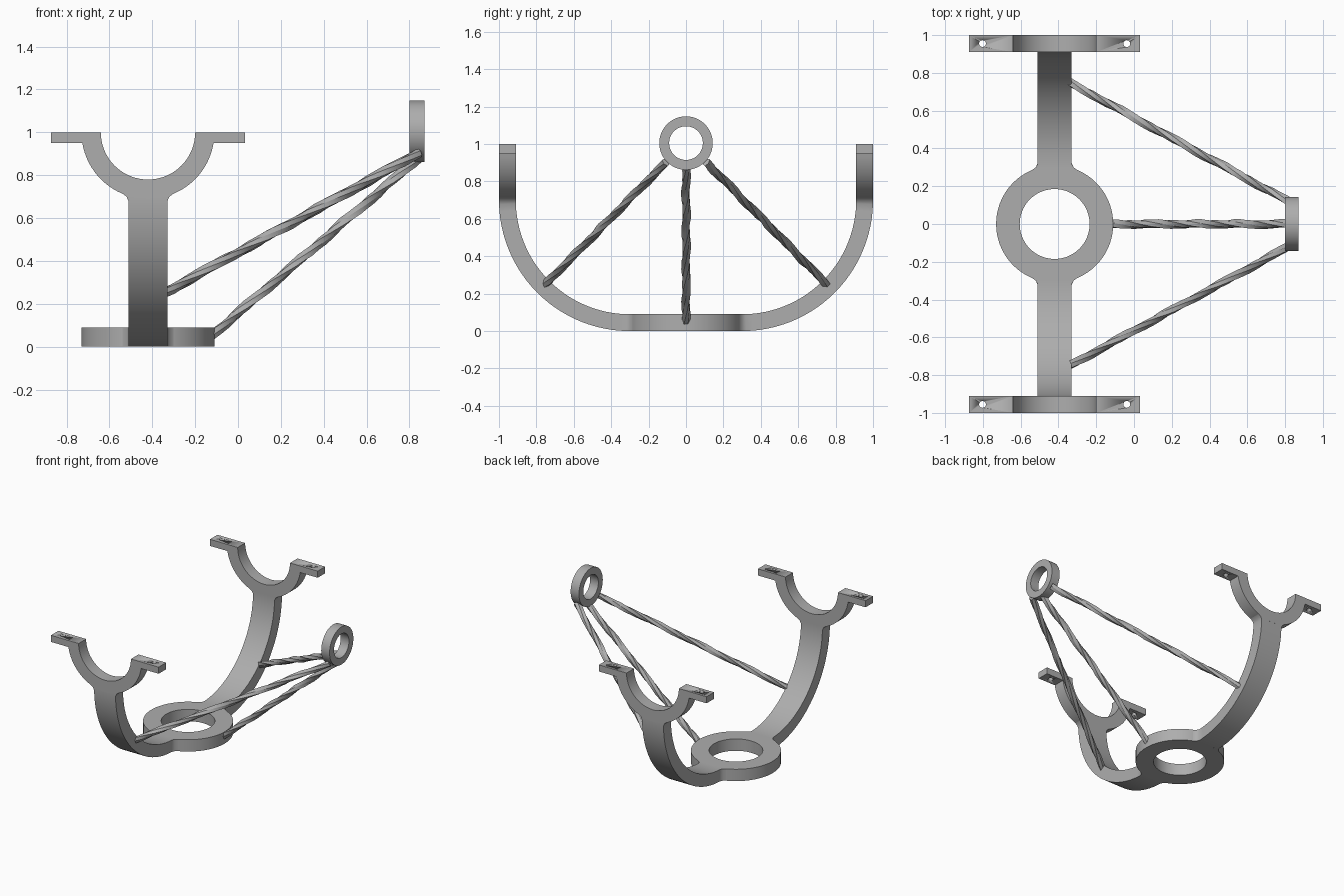
import bpy, bmesh, math, random
from mathutils import Vector

if "Cube" in bpy.data.objects:
    bpy.data.objects.remove(bpy.data.objects["Cube"])

CX = -0.42      # centre line of the cradle
random.seed(4)

grey = bpy.data.materials.new("plain grey")
grey.diffuse_color = (0.42, 0.42, 0.42, 1)
grey.use_nodes = True
grey.node_tree.nodes["Principled BSDF"].inputs["Base Color"].default_value = grey.diffuse_color


def finish(name, bm, angle=30):
    bmesh.ops.recalc_face_normals(bm, faces=bm.faces[:])
    me = bpy.data.meshes.new(name)
    bm.to_mesh(me)
    bm.free()
    me.materials.append(grey)
    ob = bpy.data.objects.new(name, me)
    bpy.context.collection.objects.link(ob)
    bpy.ops.object.select_all(action='DESELECT')
    ob.select_set(True)
    bpy.context.view_layer.objects.active = ob
    bpy.ops.object.shade_smooth_by_angle(angle=math.radians(angle))
    return ob


def loft(bm, sections, closed=False):
    """Bridge equal vertex loops, capping the ends unless closed."""
    loops = [[bm.verts.new(p) for p in s] for s in sections]
    n = len(loops[0])
    pairs = list(zip(loops, loops[1:]))
    if closed:
        pairs.append((loops[-1], loops[0]))
    else:
        bm.faces.new(loops[0])
        bm.faces.new(loops[-1])
    for a, b in pairs:
        for i in range(n):
            j = (i + 1) % n
            bm.faces.new((a[i], a[j], b[j], b[i]))


def ring(name, place, r_in, r_out, depth, steps=72):
    """Rectangular-section ring; place maps (u, v, along axis) to space."""
    bm = bmesh.new()
    secs = []
    for k in range(steps):
        t = 2 * math.pi * k / steps
        secs.append([place(r * math.cos(t), r * math.sin(t), h)
                     for r, h in ((r_in, 0), (r_out, 0), (r_out, depth), (r_in, depth))])
    loft(bm, secs, closed=True)
    return finish(name, bm)


# Base ring and upright eye ring
ring("base_ring", lambda u, v, h: (CX + u, v, h), 0.185, 0.31, 0.09)
ring("eye_ring", lambda u, v, h: (0.80 + h, u, 1.005 + v), 0.09, 0.143, 0.07)


# Curved arms, flared where they meet the ring and the saddle
def arm(name, side):
    flare = [(0.27, 0.15), (0.285, 0.12), (0.30, 0.10)]
    stations = [((y, 0.0), (y, 0.09), w) for y, w in flare[:2]]
    angles = [0, 1.8] + [5 + 80 * k / 24 for k in range(25)] + [88.2, 90]
    for a in angles:
        t = math.radians(a)
        w = 0.10 if a in (0, 90) else 0.09
        stations.append(tuple((0.3 + r * math.sin(t), 0.7 - r * math.cos(t))
                              for r in (0.7, 0.61)) + (w,))
    stations += [((1.0, 1.0 - y), (0.91, 1.0 - y), w) for y, w in reversed(flare[:2])]
    bm = bmesh.new()
    loft(bm, [[(CX - w, side * o[0], o[1]), (CX + w, side * o[0], o[1]),
               (CX + w, side * i[0], i[1]), (CX - w, side * i[0], i[1])]
              for o, i, w in stations])
    finish(name, bm)


# Half-round saddles with drilled flanges
def saddle(name, side):
    inner = [(0.22 * math.cos(t), 1 - 0.22 * math.sin(t))
             for t in (math.pi * k / 36 for k in range(37))]
    a0 = math.asin(0.05 / 0.31)
    outer = [(-0.31 * math.cos(t), 1 - 0.31 * math.sin(t))
             for t in (a0 + (math.pi - 2 * a0) * k / 36 for k in range(37))]
    prof = inner + [(-0.453, 1.0), (-0.453, 0.95)] + outer + [(0.453, 0.95), (0.453, 1.0)]
    bm = bmesh.new()
    loft(bm, [[(CX + x, side * y, z) for x, z in prof] for y in (0.91, 1.0)])
    ob = finish(name, bm)
    # bolt hole cutter
    bm = bmesh.new()
    for s in (-1, 1):
        new = bmesh.ops.create_cone(bm, cap_ends=True, segments=20, radius1=0.018,
                                    radius2=0.018, depth=0.2)["verts"]
        bmesh.ops.translate(bm, verts=new, vec=(CX + s * 0.382, side * 0.955, 0.975))
    cutter = finish(name + "_hole_cutter", bm)
    cutter.hide_render = True
    cutter.hide_set(True)
    mod = ob.modifiers.new("bolt holes", 'BOOLEAN')
    mod.object = cutter
    mod.operation = 'DIFFERENCE'
    mod.solver = 'EXACT'


# Twisted, slightly uneven struts
def strut(name, start, end, sides=6, steps=30):
    a, b = Vector(start), Vector(end)
    d = (b - a).normalized()
    u = d.cross(Vector((0, 0, 1))).normalized()
    v = d.cross(u)
    secs = []
    for k in range(steps + 1):
        c = a.lerp(b, k / steps)
        sec = []
        for i in range(sides):
            t = 2 * math.pi * i / sides + 0.3 * k
            r = (0.025 if i % 2 else 0.020) + random.uniform(-0.002, 0.002)
            sec.append(c + u * (r * math.cos(t)) + v * (r * math.sin(t)))
        secs.append(sec)
    bm = bmesh.new()
    loft(bm, secs)
    finish(name, bm, 25)


for label, side in (("front", -1), ("back", 1)):
    arm(label + "_arm", side)
    saddle(label + "_saddle", side)
    strut(label + "_strut", (-0.345, side * 0.752, 0.25), (0.845, side * 0.105, 0.905))
strut("middle_strut", (-0.125, 0, 0.05), (0.85, 0, 0.888))
